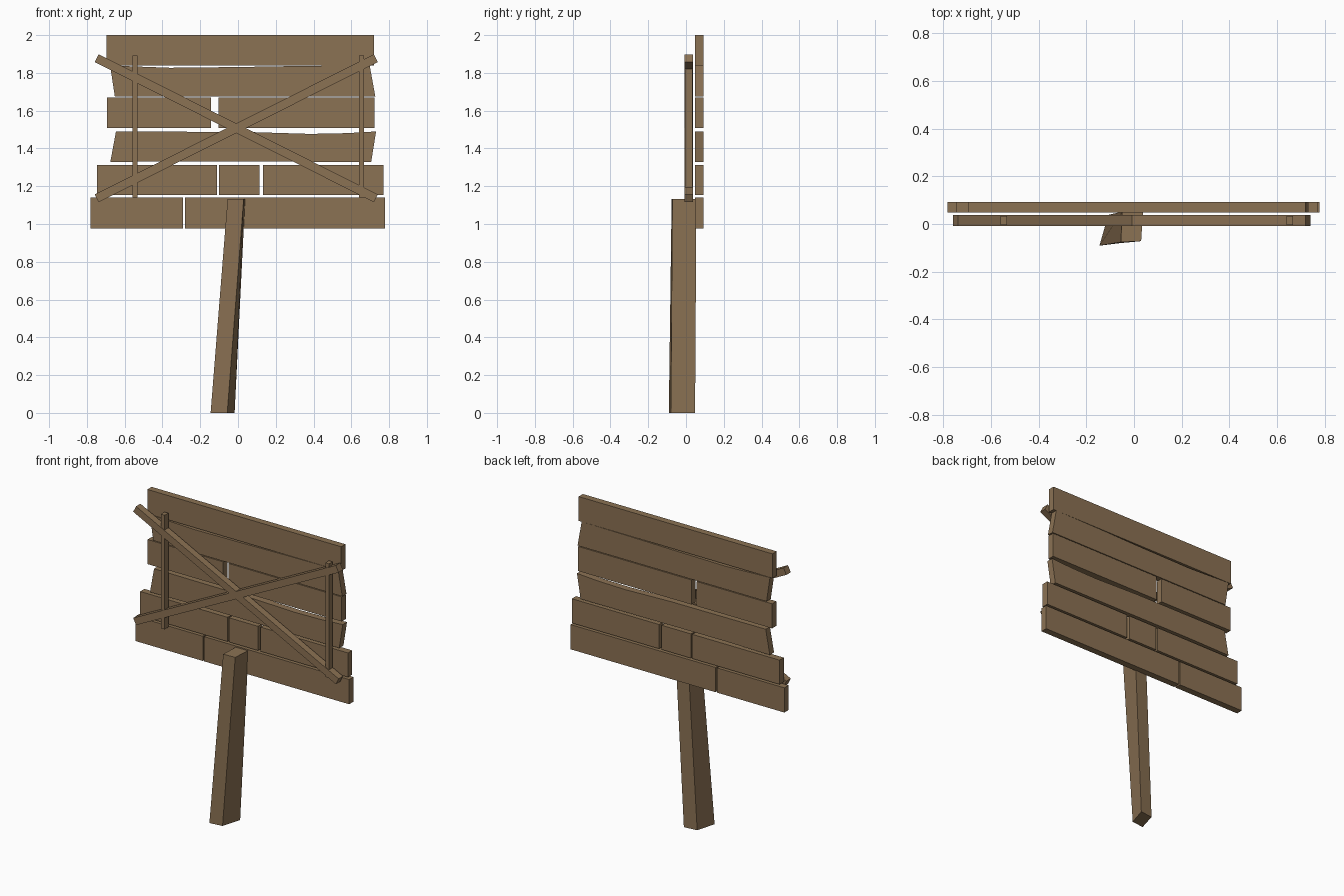
import bpy, bmesh, math

if "Cube" in bpy.data.objects:
    bpy.data.objects.remove(bpy.data.objects["Cube"])

wood = bpy.data.materials.new("weathered brown wood")
wood.diffuse_color = (0.26, 0.168, 0.088, 1)
wood.use_nodes = True
wood.node_tree.nodes["Principled BSDF"].inputs["Base Color"].default_value = wood.diffuse_color


def loft(name, lower, upper):
    """Solid between two matching rings of 3D points."""
    bm = bmesh.new()
    a = [bm.verts.new(p) for p in lower]
    b = [bm.verts.new(p) for p in upper]
    n = len(a)
    bm.faces.new(a)
    bm.faces.new(b[::-1])
    for i in range(n):
        j = (i + 1) % n
        bm.faces.new((a[j], a[i], b[i], b[j]))
    bmesh.ops.recalc_face_normals(bm, faces=bm.faces)
    me = bpy.data.meshes.new(name)
    bm.to_mesh(me)
    bm.free()
    me.materials.append(wood)
    ob = bpy.data.objects.new(name, me)
    bpy.context.collection.objects.link(ob)
    return ob


def board(name, outline, y0=0.048, y1=0.092):
    """Extrude an (x, z) outline through the board thickness."""
    return loft(name, [(x, y0, z) for x, z in outline],
                [(x, y1, z) for x, z in outline])


def bar(name, p, q, width, y0, y1):
    """Straight strip between two (x, z) points."""
    dx, dz = q[0] - p[0], q[1] - p[1]
    k = width / 2 / math.hypot(dx, dz)
    nx, nz = -dz * k, dx * k
    board(name, [(p[0] - nx, p[1] - nz), (q[0] - nx, q[1] - nz),
                 (q[0] + nx, q[1] + nz), (p[0] + nx, p[1] + nz)], y0, y1)


# Straight planks: bottom, top, and x spans of each piece in the row
rows = [
    (0.977, 1.14, [(-0.782, -0.29), (-0.28, 0.778)]),
    (1.153, 1.313, [(-0.747, -0.11), (-0.10, 0.113), (0.132, 0.769)]),
    (1.508, 1.67, [(-0.693, -0.142), (-0.104, 0.723)]),
    (1.84, 2.0, [(-0.695, 0.719)]),
]
for r, (z0, z1, spans) in enumerate(rows):
    for i, (x0, x1) in enumerate(spans):
        board(f"plank_row{r + 1}_{i + 1}", [(x0, z0), (x1, z0), (x1, z1), (x0, z1)])

# Warped planks with slanted ends and a sagging upper edge
board("warped_plank_upper", [
    (-0.652, 1.675), (0.727, 1.675), (0.697, 1.84), (0.35, 1.837),
    (0, 1.831), (-0.36, 1.827), (-0.677, 1.839)])
board("warped_plank_lower", [
    (-0.676, 1.328), (-0.35, 1.332), (0.705, 1.328), (0.731, 1.49), (0.58, 1.481),
    (0.38, 1.477), (0.05, 1.487), (-0.646, 1.49)])

# Front bracing: two uprights and a diagonal cross
for side, x in (("left", -0.546), ("right", 0.653)):
    bar(f"upright_brace_{side}", (x, 1.14), (x, 1.893), 0.027, -0.004, 0.034)
bar("cross_brace_falling", (-0.748, 1.878), (0.73, 1.136), 0.046, -0.009, 0.037)
bar("cross_brace_rising", (-0.748, 1.136), (0.73, 1.878), 0.046, -0.009, 0.037)

# Leaning, slightly twisted post
loft("post",
     [(-0.145, -0.091, 0), (-0.057, -0.08, 0), (-0.018, 0.048, 0), (-0.108, 0.038, 0)],
     [(-0.055, -0.076, 1.132), (0.03, -0.072, 1.132),
      (0.038, 0.055, 1.132), (-0.05, 0.052, 1.132)])
